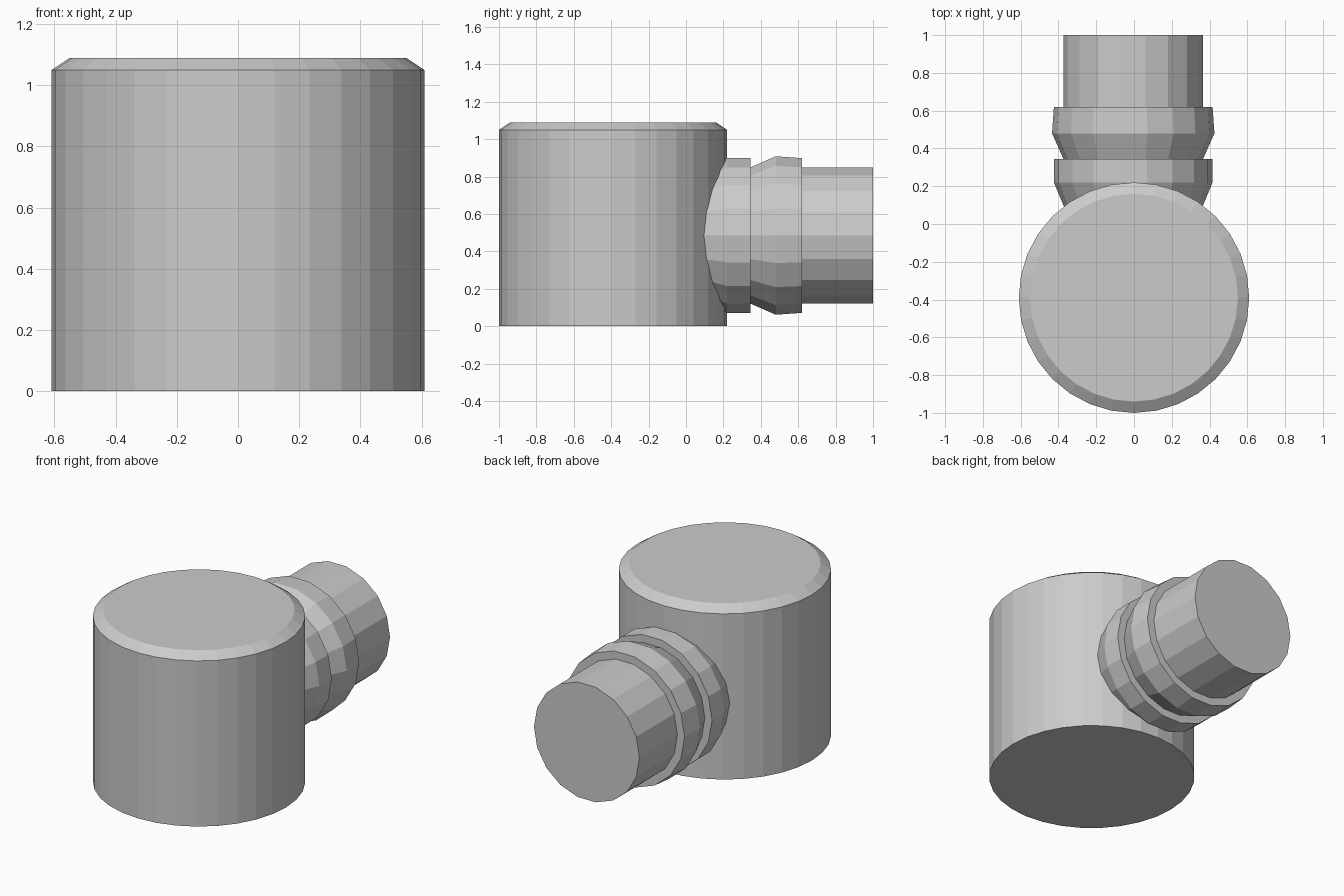
import bpy, bmesh
from math import pi, sin, cos
from mathutils import Matrix

if "Cube" in bpy.data.objects:
    bpy.data.objects.remove(bpy.data.objects["Cube"])


def lathe(name, profile, sides, matrix):
    """Closed solid of revolution about local z from (radius, height) rings."""
    bm = bmesh.new()
    rings = [[bm.verts.new((r * cos(2 * pi * i / sides), r * sin(2 * pi * i / sides), h))
              for i in range(sides)] for r, h in profile]
    for a, b in zip(rings, rings[1:]):
        for i in range(sides):
            j = (i + 1) % sides
            bm.faces.new((a[i], a[j], b[j], b[i]))
    bm.faces.new(rings[0][::-1])
    bm.faces.new(rings[-1])
    bm.transform(matrix)
    bmesh.ops.recalc_face_normals(bm, faces=bm.faces)
    mesh = bpy.data.meshes.new(name)
    bm.to_mesh(mesh)
    bm.free()
    obj = bpy.data.objects.new(name, mesh)
    bpy.context.collection.objects.link(obj)
    return obj


# Upright drum with a chamfered lid edge
body = lathe("valve_body", [(0.61, 0), (0.61, 1.05), (0.55, 1.09)], 32,
             Matrix.Translation((0, -0.39, 0)))

# Side outlet: two flared collars and a plain pipe, turned to run along +y
outlet_profile = [(0.33, 0.0), (0.37, 0.10), (0.42, 0.22), (0.42, 0.345),
                  (0.37, 0.345), (0.43, 0.48), (0.42, 0.62),
                  (0.37, 0.62), (0.37, 1.0)]
outlet = lathe("outlet_pipe", outlet_profile, 18,
               Matrix.Translation((-0.004, 0, 0.485)) @ Matrix.Rotation(-pi / 2, 4, 'X'))

# Fuse the outlet into the drum so no faces are left inside
union = body.modifiers.new("fuse_outlet", 'BOOLEAN')
union.operation = 'UNION'
union.solver = 'EXACT'
union.object = outlet
bpy.context.view_layer.objects.active = body
body.select_set(True)
bpy.ops.object.modifier_apply(modifier=union.name)
bpy.data.objects.remove(outlet)
